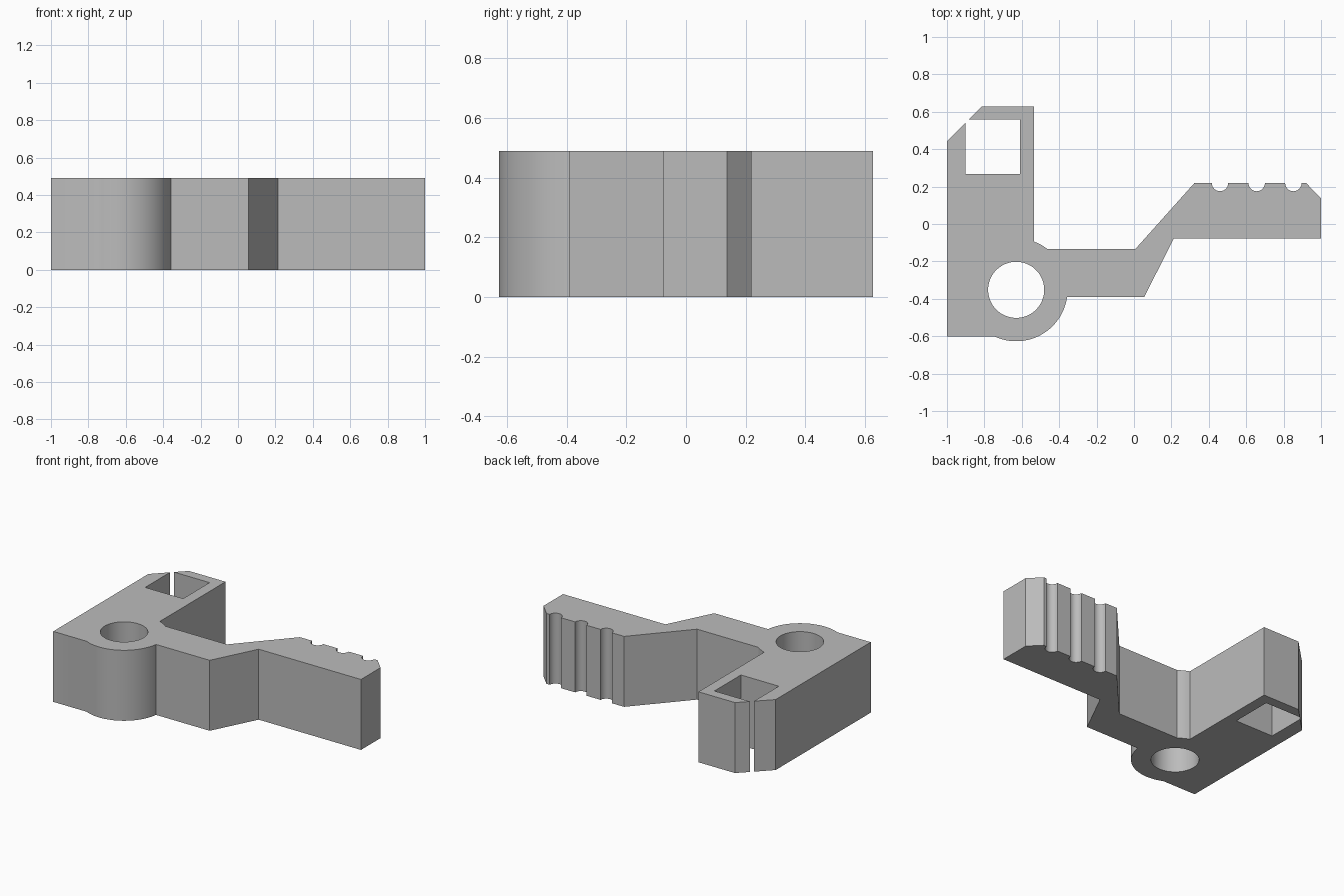
import bpy, bmesh
from math import asin, acos, cos, sin, pi, radians

cube = bpy.data.objects.get("Cube")
if cube:
    bpy.data.objects.remove(cube)

HEIGHT = 0.49
BOSS_X, BOSS_Y, BOSS_R, BORE_R = -0.63, -0.352, 0.275, 0.15
BASE, ARM_LOW, ARM_HIGH = -0.602, -0.39, -0.133
GRIP_TOP, POST_X = 0.219, -0.535


def arc(cx, cy, r, start, end, steps):
    """Points along an arc, both ends included."""
    return [(cx + r * cos(start + (end - start) * i / steps),
             cy + r * sin(start + (end - start) * i / steps)) for i in range(steps + 1)]


def boss_arc(start, end, steps):
    return arc(BOSS_X, BOSS_Y, BOSS_R, start, end, steps)


# Outline, counter-clockwise: base, round boss, stepped arm
outline = [(-1, BASE)]
outline += boss_arc(-pi - asin((BASE - BOSS_Y) / BOSS_R), asin((ARM_LOW - BOSS_Y) / BOSS_R), 28)
outline += [(0.055, ARM_LOW), (0.213, -0.077), (1, -0.077), (1, 0.138), (0.92, GRIP_TOP)]

# Three rounded grip grooves
for x in (0.852, 0.656, 0.46):
    outline += arc(x, GRIP_TOP, 0.044, 0, -pi, 12)

# Sloped neck and the bit of boss showing in the inner corner
outline += [(0.323, GRIP_TOP), (0.008, ARM_HIGH)]
outline += boss_arc(asin((ARM_HIGH - BOSS_Y) / BOSS_R), acos((POST_X - BOSS_X) / BOSS_R), 5)

# Post with a chamfered corner; the square pocket breaks through it as a slit
outline += [(POST_X, 0.627), (-0.816, 0.627), (-0.884, 0.559), (-0.61, 0.559),
            (-0.61, 0.268), (-0.902, 0.268), (-0.902, 0.541), (-1, 0.443)]

bore = arc(BOSS_X, BOSS_Y, BORE_R, 0, 2 * pi, 64)[:-1]

# Fill the outline around the bore and extrude it upward
bm = bmesh.new()
edges = []
for loop in (outline, bore):
    verts = [bm.verts.new((x, y, 0)) for x, y in loop]
    edges += [bm.edges.new((a, b)) for a, b in zip(verts, verts[1:] + verts[:1])]
bmesh.ops.triangle_fill(bm, edges=edges, use_beauty=True, use_dissolve=False)
result = bmesh.ops.extrude_face_region(bm, geom=bm.faces[:], use_keep_orig=True)
top = [g for g in result["geom"] if isinstance(g, bmesh.types.BMVert)]
bmesh.ops.translate(bm, verts=top, vec=(0, 0, HEIGHT))
bmesh.ops.recalc_face_normals(bm, faces=bm.faces[:])

mesh = bpy.data.meshes.new("lever_bracket")
bm.to_mesh(mesh)
bm.free()
bracket = bpy.data.objects.new("lever_bracket", mesh)
bpy.context.collection.objects.link(bracket)

# Plain grey
grey = bpy.data.materials.new("plain_grey")
grey.use_nodes = True
colour = (0.5, 0.5, 0.5, 1)
grey.diffuse_color = colour
grey.node_tree.nodes["Principled BSDF"].inputs["Base Color"].default_value = colour
mesh.materials.append(grey)

# Smooth curved walls, sharp edges elsewhere
bpy.ops.object.select_all(action="DESELECT")
bracket.select_set(True)
bpy.context.view_layer.objects.active = bracket
bpy.ops.object.shade_smooth_by_angle(angle=radians(30))
